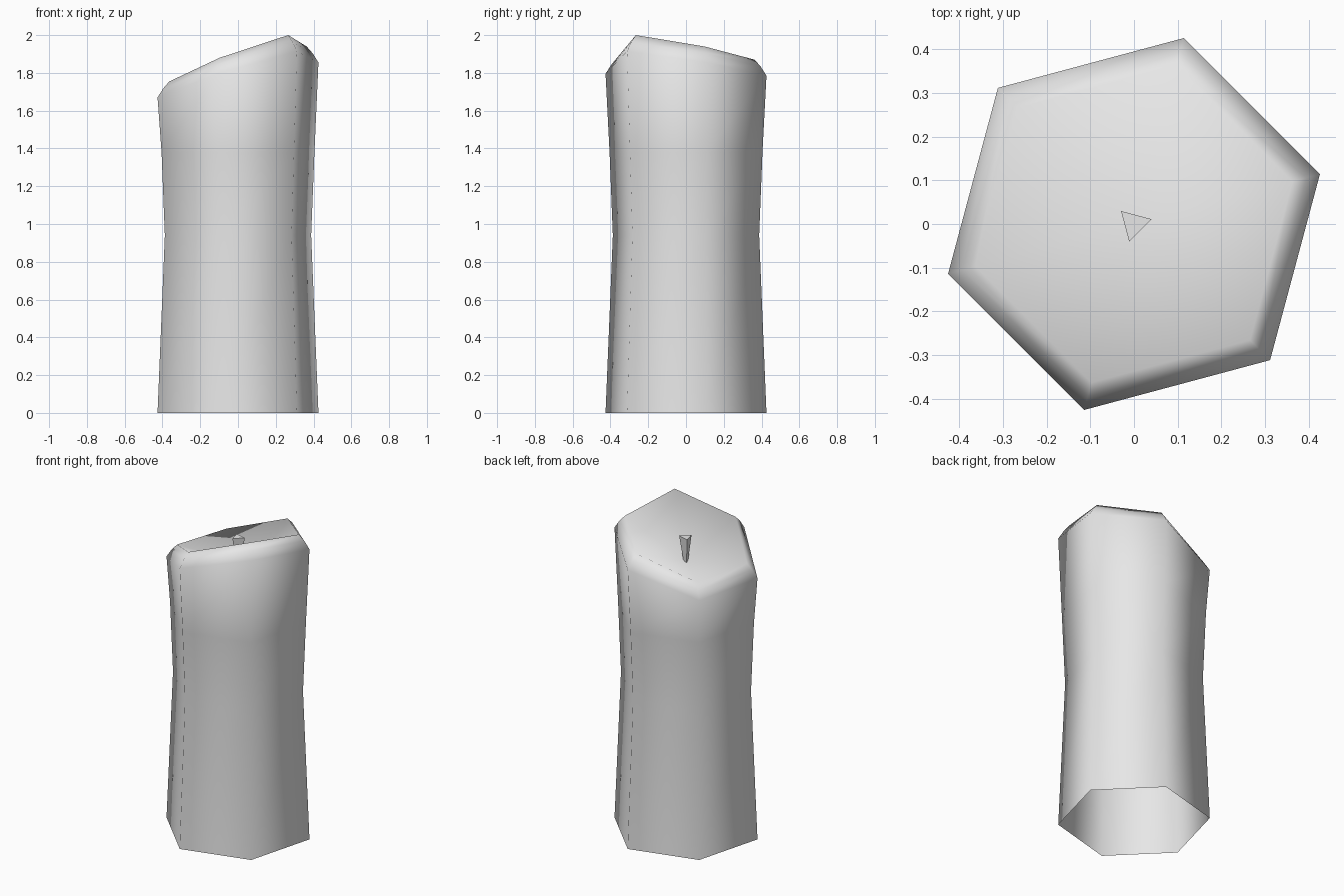
import bpy
import bmesh
from math import cos, sin, radians

cube = bpy.data.objects.get("Cube")
if cube:
    bpy.data.objects.remove(cube, do_unlink=True)

wax = bpy.data.materials.new("plain_grey")
wax.use_nodes = True
grey = (0.8, 0.8, 0.8, 1.0)
wax.diffuse_color = grey
wax.node_tree.nodes["Principled BSDF"].inputs["Base Color"].default_value = grey


def add_ring(bm, radius, heights, start=15):
    """Regular polygon of vertices, one for each height."""
    step = 360 / len(heights)
    ring = []
    for i, z in enumerate(heights):
        a = radians(start + step * i)
        ring.append(bm.verts.new((radius * cos(a), radius * sin(a), z)))
    return ring


def bridge(bm, low, high):
    n = len(low)
    for i in range(n):
        j = (i + 1) % n
        bm.faces.new((low[i], low[j], high[j], high[i]))


def finish(bm, name, smooth):
    mesh = bpy.data.meshes.new(name)
    for face in bm.faces:
        face.smooth = smooth
    bm.to_mesh(mesh)
    bm.free()
    mesh.materials.append(wax)
    obj = bpy.data.objects.new(name, mesh)
    bpy.context.collection.objects.link(obj)
    return obj


# Candle body: waisted hexagonal shell, open below, with a slanted rim
rim = [1.94, 1.87, 1.745, 1.755, 1.88, 2.0]
bm = bmesh.new()
sections = [
    (0.441, [0.0] * 6),
    (0.401, [0.94] * 6),
    (0.419, [1.38] * 6),
    (0.441, [z - 0.085 for z in rim]),
    (0.409, [z - 0.036 for z in rim]),
    (0.376, rim),
]
rings = [add_ring(bm, r, heights) for r, heights in sections]
for low, high in zip(rings, rings[1:]):
    bridge(bm, low, high)

# Melted hollow sinking to the middle
centre = bm.verts.new((0, 0, 1.705))
top = rings[-1]
for i in range(6):
    bm.faces.new((top[i], top[(i + 1) % 6], centre))
finish(bm, "candle_body", True)

# Wick: three-sided, wider at the top
bm = bmesh.new()
base = add_ring(bm, 0.014, [1.70] * 3)
tip = add_ring(bm, 0.042, [1.865] * 3)
bridge(bm, base, tip)
bm.faces.new(tip)
finish(bm, "wick", False)
